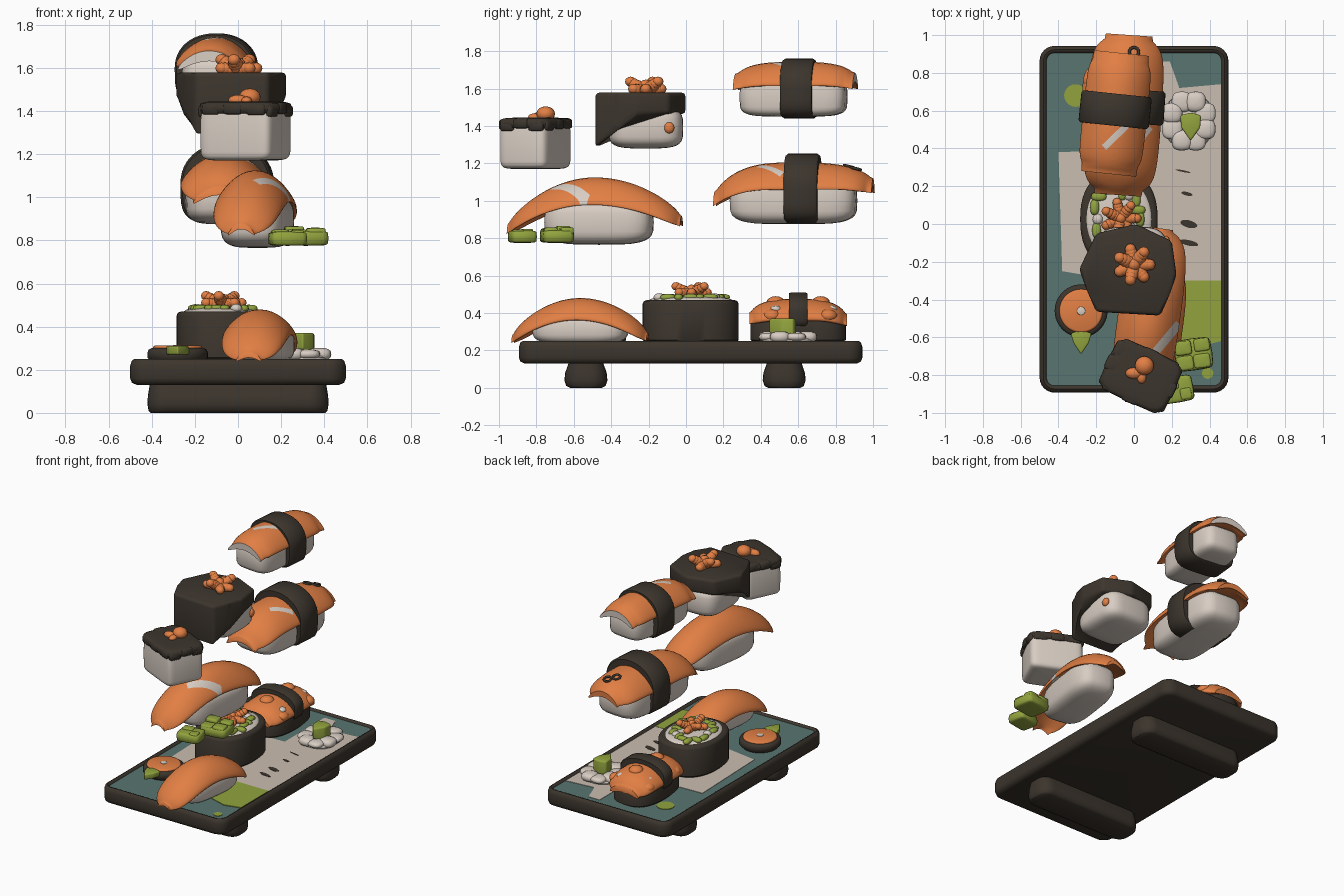
import bpy, bmesh, math, random
from mathutils import Vector

if "Cube" in bpy.data.objects:
    bpy.data.objects.remove(bpy.data.objects["Cube"])

random.seed(4)


def material(name, r, g, b):
    m = bpy.data.materials.new(name)
    lin = [((c / 255 + 0.055) / 1.055) ** 2.4 for c in (r, g, b)]
    m.diffuse_color = (*lin, 1)
    m.use_nodes = True
    m.node_tree.nodes["Principled BSDF"].inputs["Base Color"].default_value = m.diffuse_color
    return m


SALMON = material("salmon_orange", 226, 127, 68)
RICE = material("rice_white", 216, 205, 195)
BEIGE = material("glaze_beige", 203, 190, 177)
NORI = material("seaweed_dark", 60, 53, 45)
GREEN = material("wasabi_green", 146, 164, 62)
TEAL = material("glaze_teal", 88, 117, 113)


def finish(bm, name, mats, loc=(0, 0, 0), yaw=0, rule=None, angle=45):
    bmesh.ops.recalc_face_normals(bm, faces=bm.faces)
    if rule:
        for f in bm.faces:
            f.material_index = rule(f.calc_center_median())
    me = bpy.data.meshes.new(name)
    bm.to_mesh(me)
    bm.free()
    for m in mats:
        me.materials.append(m)
    me.shade_smooth()
    me.set_sharp_from_angle(angle=math.radians(angle))
    ob = bpy.data.objects.new(name, me)
    ob.location = loc
    ob.rotation_euler = (0, 0, math.radians(yaw))
    bpy.context.collection.objects.link(ob)
    return ob


def loft(name, rings, mats, streak=None, rule=None, **kw):
    """Skin closed rings; streak = (x, y, angle, half length, half width, min z) cut into the top."""
    bm = bmesh.new()
    vs = [[bm.verts.new(p) for p in r] for r in rings]
    n = len(rings[0])
    for a, b in zip(vs, vs[1:]):
        for i in range(n):
            j = (i + 1) % n
            bm.faces.new((a[i], a[j], b[j], b[i]))
    bm.faces.new(vs[0])
    bm.faces.new(vs[-1])
    if streak:
        x, y, ang, hl, hw, zmin = streak
        c, d = Vector((x, y, 0)), Vector((math.cos(math.radians(ang)), math.sin(math.radians(ang)), 0))
        e = Vector((-d.y, d.x, 0))
        for o, nrm in ((hl, d), (-hl, d), (hw, e), (-hw, e)):
            bmesh.ops.bisect_plane(bm, geom=bm.verts[:] + bm.edges[:] + bm.faces[:], plane_co=c + nrm * o, plane_no=nrm)
        ends = rule or (lambda p: 0)
        rule = lambda p: int(abs((p - c).dot(d)) < hl and abs((p - c).dot(e)) < hw and p.z > zmin) or ends(p)
    return finish(bm, name, mats, rule=rule, **kw)


def spow(v, e):
    return math.copysign(abs(v) ** e, v)


def oval(a, b, e=1.0, n=48):
    return [(a * spow(math.cos(t), e), b * spow(math.sin(t), e))
            for t in (2 * math.pi * i / n for i in range(n))]


def rounded_rect(hx, hy, r, n=6):
    pts = []
    for k, (sx, sy) in enumerate([(1, 1), (-1, 1), (-1, -1), (1, -1)]):
        for i in range(n + 1):
            t = math.pi / 2 * (k + i / n)
            pts.append((sx * (hx - r) + r * math.cos(t), sy * (hy - r) + r * math.sin(t)))
    return pts


def pillows(name, items, mat, e=1.0, n=32, **kw):
    """Soft boxes (e < 1) or ellipsoids (e = 1); items are (centre, half size)."""
    bm = bmesh.new()
    for c, h in items:
        for v in bmesh.ops.create_uvsphere(bm, u_segments=n, v_segments=n // 2, radius=1)["verts"]:
            x, y, z = v.co
            q = math.hypot(x, y)
            if q > 1e-5:
                x, y = (spow(k / q, e) * q ** e for k in (x, y))
            v.co = Vector((x * h[0], y * h[1], spow(z, e) * h[2])) + Vector(c)
    return finish(bm, name, [mat], angle=60, **kw)


def prism(name, poly, z0, z1, mat, bevel=0.0, bottom=None, **kw):
    bm = bmesh.new()
    lo = [bm.verts.new((x, y, bottom(x, y) if bottom else z0)) for x, y in poly]
    hi = [bm.verts.new((x, y, z1)) for x, y in poly]
    n = len(poly)
    bm.faces.new(lo)
    bm.faces.new(hi)
    for i in range(n):
        bm.faces.new((lo[i], lo[(i + 1) % n], hi[(i + 1) % n], hi[i]))
    if bevel:
        bmesh.ops.bevel(bm, geom=bm.edges[:], offset=bevel, segments=3, profile=0.5, affect='EDGES')
    return finish(bm, name, [mat], **kw)


def drum(name, loc, a, b, z0, z1, mat, e=1.0, r=0.02):
    rings = [[(x * k, y * k, z) for x, y in oval(a, b, e)] for k, z in
             ((1 - r / a, z0), (1, z0 + r), (1, z1 - r), (1 - 0.3 * r / a, z1 - 0.3 * r), (1 - r / a, z1))]
    return loft(name, rings, [mat], loc=loc)


def fish(name, loc, yaw, half_len, w, zt, zf, zb, t=0.04, drape=0.1, p=2, blunt=0.5, **kw):
    """Draped fillet: zt, zf, zb are heights of the middle, front end and back end."""
    rings = []
    for i in range(45):
        s = -math.cos(math.pi * i / 44) * 0.999
        z = zt - (zt - (zf if s < 0 else zb)) * abs(s) ** p
        k = max(blunt * 0.7, math.sqrt(1 - s ** 8))
        ws = w * (1 - 0.5 * (1 - blunt) * abs(s) ** 3) * max(blunt, (1 - s ** 10) ** 0.5)
        rings.append([(ws * x, half_len * s, z + t * k * y - drape * (1 - 0.75 * s * s * (1.3 - blunt)) * x * x)
                      for x, y in oval(1, 1, 0.85, 40)])
    return loft(name, rings, [SALMON, RICE], loc=loc, yaw=yaw, angle=60, **kw)


def band(name, loc, yaw, a, b, depth):
    prof = [(x, z) if z > 0 else (x2, z2) for (x, z), (x2, z2) in zip(oval(a, b, 0.95), oval(a, b, 0.5))]
    rings = [[(x * k, y, z * k) for x, z in prof] for k, y in
             ((0.95, -depth), (1, -depth + 0.012), (1, depth - 0.012), (0.95, depth))]
    return loft(name, rings, [NORI], loc=loc, yaw=yaw)


def petals(name, c, r, n, size, rise):
    items = [((0, 0, rise * 0.5), (size, size, size))]
    for i in range(n):
        t = 2 * math.pi * i / n
        for k in (0.35, 0.55, 0.75, 0.95):
            q = size * (1.2 - 0.4 * k)
            items.append(((r * k * math.cos(t), r * k * math.sin(t), rise * (0.25 + 0.75 * (i % 2)) * k), (q, q, q * 0.9)))
    return pillows(name, items, SALMON, n=12, loc=c)


# Tray with sunken glazed floor and two feet
tray = [(0.03, 0.13), (0.008, 0.14), (0, 0.16), (0, 0.22), (0.008, 0.243), (0.02, 0.25), (0.03, 0.247), (0.037, 0.236)]
loft("tray", [[(x, y, z) for x, y in rounded_rect(0.5 - d, 0.918 - d, 0.08 - d)] for d, z in tray],
     [NORI, TEAL], loc=(0, 0.025, 0), rule=lambda c: int(c.z > 0.2355 and abs(c.x) < 0.3 and abs(c.y) < 0.5))
for side, y in (("front", -0.535), ("back", 0.525)):
    rings = [[(x, yy, z) for x, yy in rounded_rect(0.42 - d * 0.5, 0.115 - d, 0.09 - d)] for d, z in
             ((0.03, 0), (0.01, 0.01), (0, 0.04), (0.004, 0.08), (0.025, 0.14))]
    loft(side + "_foot", rings, [NORI], loc=(0, y, 0))

# Painted glaze patches
prism("beige_glaze", [(-.4, .38), (.1, .4), (.1, .86), (.19, .86), (.24, .72), (.46, .74), (.46, -.3),
                      (.2, -.34), (-.2, -.28), (-.38, -.25)], 0.235, 0.239, BEIGE)
prism("green_glaze", [(.18, -.3), (.46, -.3), (.46, -.62), (.34, -.65), (.18, -.6)], 0.235, 0.241, GREEN)
for nm, x, y, r in (("back", -0.31, 0.68, 0.06), ("front", 0.39, -0.79, 0.03)):
    prism(nm + "_green_spot", [(x + u, y + v) for u, v in oval(r, r, n=20)], 0.235, 0.240, GREEN)
for i, (x, y, a, b) in enumerate([(.26, .28, .04, .005), (.28, .16, .03, .01), (.29, 0, .045, .02), (.29, -.1, .05, .015)]):
    prism(f"glaze_smudge_{i}", [(x + u, y + v - u * 0.2) for u, v in oval(a, b, n=16)], 0.237, 0.241, NORI)

# Front nigiri on the tray
pillows("tray_nigiri_rice", [((0, 0, 0), (0.135, 0.255, 0.085))], RICE, 0.6, loc=(0.115, -0.565, 0.315), yaw=-8)
fish("tray_nigiri_salmon", (0.1, -0.565, 0), -8, 0.365, 0.155, 0.44, 0.27, 0.28, drape=0.07)

# Large roll with filling
drum("large_roll_seaweed", (-0.08, 0.025, 0), 0.205, 0.257, 0.236, 0.47, NORI, 0.85)
pillows("large_roll_rice", [((-0.08, 0.025, 0.465), (0.175, 0.225, 0.03))], RICE)
greens, pearls = [], []
for i in range(18):
    t = 2 * math.pi * i / 18
    k = random.uniform(0.72, 1.05)
    at = (-0.08 + 0.14 * k * math.cos(t), 0.025 + 0.19 * k * math.sin(t), 0.484)
    if i % 6 == 3:
        pearls.append((at, (0.028, 0.03, 0.022)))
    else:
        greens.append((at, (0.042, 0.024, 0.018) if i % 2 else (0.024, 0.042, 0.018)))
pillows("large_roll_greens", greens, GREEN, 0.8, 12)
pillows("large_roll_grains", pearls, RICE, 1, 12)
petals("large_roll_topping", (-0.07, 0.03, 0.5), 0.09, 7, 0.03, 0.045)

# Back roll topped with salmon
drum("back_roll_seaweed", (-0.1, 0.6, 0), 0.165, 0.255, 0.236, 0.38, NORI, 0.75)
fish("back_roll_salmon", (-0.1, 0.6, 0), 0, 0.262, 0.175, 0.43, 0.38, 0.37, t=0.045, drape=0.06, p=3, blunt=0.75)
pillows("back_roll_lumps", [((x, y, z), (.05, .05, .035)) for x, y, z in
                            ((.03, .46, .385), (.03, .76, .385), (-.22, .46, .385), (-.22, .76, .38), (-.1, .72, .455),
                             (-.1, .48, .455))], SALMON, n=16)
pillows("back_roll_pearls", [((x, y, z), (.03, .03, .02)) for x, y, z in
                             ((.02, .48, .42), (-.02, .78, .42), (-.2, .72, .42))], RICE, n=12)
band("back_roll_strap", (-0.1, 0.6, 0.41), 0, 0.185, 0.1, 0.05)

# Small roll with leaf
drum("small_roll_seaweed", (-0.28, -0.46, 0), 0.14, 0.14, 0.236, 0.3, NORI)
drum("small_roll_salmon", (-0.28, -0.46, 0), 0.115, 0.115, 0.28, 0.312, SALMON, r=0.01)
drum("small_roll_centre", (-0.28, -0.46, 0), 0.022, 0.022, 0.3, 0.316, RICE, r=0.003)
prism("small_roll_leaf", [(-.335, -.58), (-.28, -.56), (-.225, -.58), (-.24, -.63), (-.28, -.69), (-.32, -.63)],
      0.27, 0.31, GREEN, 0.008)

# White dish with leaf
drum("dish_base", (0.29, 0.545, 0), 0.125, 0.14, 0.236, 0.268, RICE, 0.7)
pillows("dish_rim", [((0.29 + 0.095 * math.cos((k + .5) * math.pi / 4), 0.545 + 0.11 * math.sin((k + .5) * math.pi / 4), 0.272),
                      (0.055, 0.055, 0.022 + 0.008 * (k % 2))) for k in range(8)], RICE, 0.75, n=16)
prism("dish_leaf", [(.245, .575), (.3, .59), (.355, .575), (.35, .51), (.3, .44), (.25, .51)], 0.28, 0.37, GREEN, 0.01,
      bottom=lambda x, y: 0.25 if y > 0.5 else 0.3)

# Floating plain nigiri with wasabi lumps
pillows("lower_nigiri_rice", [((0, 0, 0), (0.155, 0.29, 0.12))], RICE, 0.55, loc=(0.09, -0.465, 0.885), yaw=-8)
fish("lower_nigiri_salmon", (0.08, -0.487, 0), -8, 0.468, 0.165, 1.085, 0.865, 0.905,
     streak=(0.1, -0.12, 58, 0.12, 0.022, 0.9))
pillows("wasabi_right", [((0, 0, 0), (.1, .085, .035)), ((-.05, .04, .03), (.045, .038, .026)),
                         ((.05, .045, .025), (.042, .035, .024)), ((.04, -.04, .025), (.045, .038, .022)),
                         ((-.05, -.04, .02), (.045, .038, .022))], GREEN, 0.35, 16, loc=(0.315, -0.69, 0.81), yaw=8)
pillows("wasabi_front", [((0, 0, 0), (.085, .07, .033)), ((-.03, .03, .022), (.04, .03, .02)),
                         ((.04, -.03, .022), (.03, .03, .018))], GREEN, 0.35, 16, loc=(0.23, -0.875, 0.808), yaw=10)

# Floating strapped nigiri, middle
pillows("middle_nigiri_rice", [((0, 0, 0), (0.175, 0.34, 0.125))], RICE, 0.5, loc=(-0.06, 0.575, 1.0), yaw=-4)
fish("middle_nigiri_salmon", (-0.055, 0.577, 0), -4, 0.425, 0.2, 1.165, 1.03, 1.1, drape=0.1, p=3, blunt=0.72,
     streak=(0.1, -0.12, 55, 0.08, 0.016, 1.1))
band("middle_nigiri_strap", (-0.05, 0.625, 1.065), -4, 0.212, 0.187, 0.09)
for i, (x, y) in enumerate(((0.0, 0.91), (-0.045, 0.87))):
    bpy.ops.mesh.primitive_torus_add(major_radius=0.025, minor_radius=0.008, major_segments=24, minor_segments=8,
                                     location=(x, y, 1.172 + 0.012 * i), rotation=(-0.25, 0, 0))
    ring = bpy.context.object
    ring.name = f"seaweed_ring_{i}"
    ring.data.materials.append(NORI)
    ring.data.shade_smooth()

# Floating strapped nigiri, top
pillows("top_nigiri_rice", [((0, 0, 0), (0.145, 0.285, 0.105))], RICE, 0.42, loc=(-0.1, 0.575, 1.555), yaw=-6)
fish("top_nigiri_salmon", (-0.1, 0.585, 0), -6, 0.322, 0.17, 1.705, 1.655, 1.66, t=0.038, drape=0.085, p=3, blunt=0.9,
     streak=(0.015, -0.12, 50, 0.085, 0.017, 1.64), rule=lambda c: int(abs(c.y) > 0.3205))
band("top_nigiri_strap", (-0.1, 0.605, 1.6), -6, 0.187, 0.16, 0.085)

# Floating wrapped rice ball
pillows("wrapped_ball_rice", [((-0.01, -0.215, 1.39), (0.19, 0.2, 0.11))], RICE, 0.5)
poly = [(-.29, -.24), (-.2, -.05), (.01, .0), (.2, -.09), (.225, -.27), (.19, -.37), (.14, -.485), (-.2, -.465), (-.25, -.35)]
prism("wrapped_ball_seaweed", poly, 0, 1.578, NORI, 0.02, angle=50,
      bottom=lambda x, y: 1.285 if y < -0.4 else 1.4 if y < -0.3 else 1.465)
petals("wrapped_ball_topping", (0.0, -0.215, 1.585), 0.088, 7, 0.036, 0.055)
pillows("wrapped_ball_roe", [((0.17, -0.09, 1.39), (0.02, 0.028, 0.03))], SALMON, n=16)

# Floating rice block with seaweed cap
pillows("rice_block", [((0, 0, 0), (0.182, 0.14, 0.125))], RICE, 0.25, loc=(0.035, -0.805, 1.295), yaw=-25)
cap = [((0, 0, 0), (0.196, 0.152, 0.032))]
for i in range(12):
    t = 2 * math.pi * i / 12
    cap.append(((0.15 * spow(math.cos(t), .4), 0.11 * spow(math.sin(t), .4), random.uniform(-0.018, 0.006)), (0.05, 0.045, 0.028)))
pillows("rice_block_seaweed", cap, NORI, 0.4, 16, loc=(0.035, -0.805, 1.413), yaw=-25)
pillows("rice_block_topping", [((.055, -.75, 1.465), (.05, .05, .04)), ((.0, -.79, 1.45), (.045, .03, .025)),
                               ((.04, -.81, 1.447), (.025, .035, .02))], SALMON, n=16)
